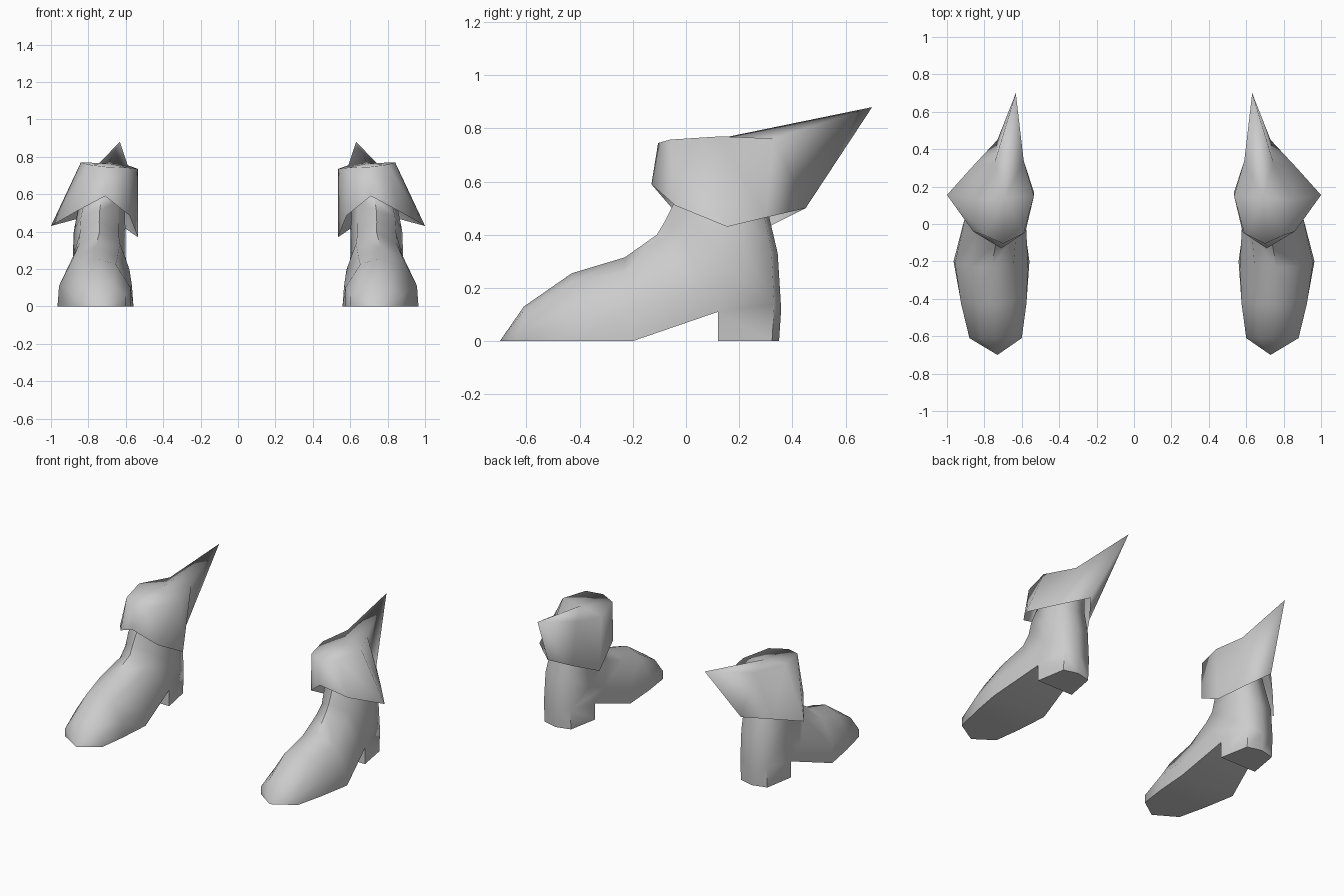
import bpy, bmesh, math

if "Cube" in bpy.data.objects:
    bpy.data.objects.remove(bpy.data.objects["Cube"])

grey = bpy.data.materials.new("plain grey")
grey.diffuse_color = (0.6, 0.6, 0.6, 1)
grey.use_nodes = True
grey.node_tree.nodes["Principled BSDF"].inputs["Base Color"].default_value = grey.diffuse_color


def finish(bm, name, angle):
    """Make a smooth object and mirror it to the other side."""
    bmesh.ops.recalc_face_normals(bm, faces=bm.faces[:])
    mesh = bpy.data.meshes.new(name)
    bm.to_mesh(mesh)
    bm.free()
    mesh.materials.append(grey)
    ob = bpy.data.objects.new(name, mesh)
    bpy.context.collection.objects.link(ob)
    bpy.ops.object.select_all(action='DESELECT')
    ob.select_set(True)
    bpy.context.view_layer.objects.active = ob
    if angle:
        bpy.ops.object.shade_smooth_by_angle(angle=math.radians(angle))
    else:
        bpy.ops.object.shade_smooth()
    mod = ob.modifiers.new("other side", 'MIRROR')
    mod.use_mirror_merge = False


def bridge(bm, a, b):
    n = len(a)
    return [bm.faces.new((a[i], a[(i + 1) % n], b[(i + 1) % n], b[i])) for i in range(n)]


# Boot: sections from toe to shaft top
# (centre x, half width, lower y z, upper y z, side points as across/along)
foot = [(1, 0), (1, 0.4), (0.55, 0.88)]
shaft = [(0.7, 0.06), (1, 0.4), (0.72, 0.84)]
sections = [
    (0.73, 0.0, (-0.70, 0), (-0.70, 0), foot),
    (0.74, 0.14, (-0.61, 0), (-0.61, 0.13), foot),
    (0.75, 0.175, (-0.42, 0), (-0.43, 0.255), foot),
    (0.762, 0.203, (-0.20, 0), (-0.23, 0.315), [(1, 0), (0.96, 0.35), (0.58, 0.83)]),
    (0.74, 0.16, (0.12, 0.11), (-0.11, 0.40), [(0.85, 0), (1, 0.3), (0.68, 0.78)]),
    (0.742, 0.142, (0.358, 0.12), (-0.08, 0.45), shaft),
    (0.74, 0.138, (0.345, 0.33), (-0.05, 0.51), shaft),
    (0.73, 0.125, (0.31, 0.48), (-0.01, 0.58), shaft),
    (0.70, 0.11, (0.28, 0.68), (0.03, 0.70), shaft),
]
bm = bmesh.new()
rings = []
for cx, hw, lo, hi, side in sections:
    pts = [(0, 0)] + side + [(0, 1)] + [(-u, v) for u, v in reversed(side)]
    rings.append([bm.verts.new((cx + hw * u,
                                lo[0] + (hi[0] - lo[0]) * v,
                                lo[1] + (hi[1] - lo[1]) * v)) for u, v in pts])
strips = [bridge(bm, a, b) for a, b in zip(rings, rings[1:])]
bm.faces.new(rings[-1])

# Heel: the underside behind the arch pulled down to the ground
under = [strips[4][0], strips[4][-1]]
ext = bmesh.ops.extrude_face_region(bm, geom=under)
for v in ext["geom"]:
    if isinstance(v, bmesh.types.BMVert):
        v.co.z = 0
        if v.co.y > 0.2:
            v.co.y -= 0.008
bmesh.ops.delete(bm, geom=[f for f in under if f.is_valid], context='FACES')
bmesh.ops.remove_doubles(bm, verts=bm.verts[:], dist=0.0005)
finish(bm, "boot", 60)

# Cuff: pointed flap around the shaft with a spike at the back
top = [(0.70, -0.105, 0.745), (0.80, -0.06, 0.758), (0.84, 0.13, 0.77), (0.745, 0.33, 0.762),
       (0.632, 0.70, 0.88), (0.59, 0.34, 0.755), (0.535, 0.15, 0.735), (0.59, -0.05, 0.742)]
hem = [(0.71, -0.13, 0.59), (0.86, -0.04, 0.51), (1.0, 0.155, 0.43), (0.87, 0.30, 0.465),
       (0.73, 0.45, 0.50), (0.63, 0.32, 0.435), (0.535, 0.17, 0.37), (0.58, -0.04, 0.485)]
bm = bmesh.new()
t = [bm.verts.new(p) for p in top]
h = [bm.verts.new(p) for p in hem]
bridge(bm, t, h)
centre = bm.verts.new((0.69, 0.14, 0.765))
for i in range(8):
    bm.faces.new((t[i], t[(i + 1) % 8], centre))
finish(bm, "cuff", None)
